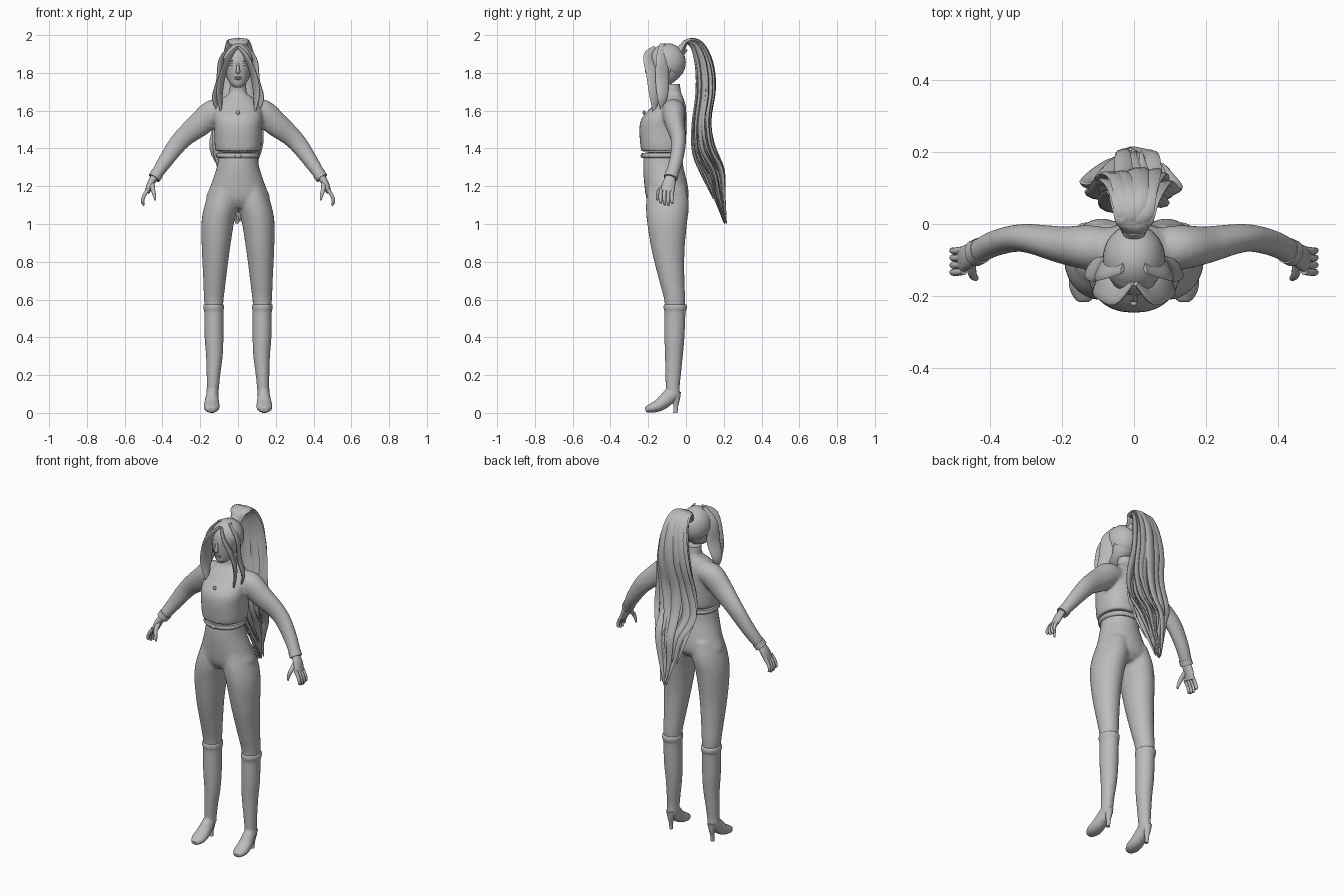
import bpy, bmesh, math, random
from mathutils import Vector, Matrix

random.seed(4)
if "Cube" in bpy.data.objects:
    bpy.data.objects.remove(bpy.data.objects["Cube"])

grey = bpy.data.materials.new("matte_grey")
grey.use_nodes = True
grey.diffuse_color = (0.5, 0.5, 0.5, 1)
grey.node_tree.nodes["Principled BSDF"].inputs["Base Color"].default_value = grey.diffuse_color


def spline(stations, steps):
    """Smooth curve through stations of (x, y, z, side radius, depth radius)."""
    p = [Vector(s) for s in stations]
    p = [p[0] * 2 - p[1]] + p + [p[-1] * 2 - p[-2]]
    out = []
    for i in range(1, len(p) - 2):
        a, b, c, d = p[i - 1:i + 3]
        for k in range(steps):
            t = k / steps
            out.append(0.5 * (2 * b + (c - a) * t + (2 * a - 5 * b + 4 * c - d) * t * t
                              + (3 * b - a - 3 * c + d) * t ** 3))
    return out + [p[-2]]


def loft(bm, stations, side=(1, 0, 0), upright=False, sides=20, steps=4, power=1.0):
    """Closed tube of oval rings, level if upright, else square to the path."""
    pts = spline(stations, steps)
    pos = [Vector(q[:3]) for q in pts]
    rings = []
    for i, q in enumerate(pts):
        ahead = pos[min(i + 1, len(pos) - 1)] - pos[max(i - 1, 0)]
        t = Vector((0, 0, 1)) if upright else ahead.normalized()
        u = Vector(side)
        u = (u - t * u.dot(t)).normalized()
        w = t.cross(u)
        ring = []
        for k in range(sides):
            c, s = math.cos(math.tau * k / sides), math.sin(math.tau * k / sides)
            c = math.copysign(abs(c) ** power, c)
            s = math.copysign(abs(s) ** power, s)
            ring.append(bm.verts.new(pos[i] + u * c * max(q[3], 0.002) + w * s * max(q[4], 0.002)))
        rings.append(ring)
    for r, n in zip(rings, rings[1:]):
        for k in range(sides):
            j = (k + 1) % sides
            bm.faces.new((r[k], r[j], n[j], n[k]))
    bm.faces.new(rings[0])
    bm.faces.new(rings[-1])


def blob(bm, centre, radii, segments=16):
    m = Matrix.Translation(centre) @ Matrix.Diagonal((*radii, 1))
    bmesh.ops.create_uvsphere(bm, u_segments=segments, v_segments=segments // 2 + 2, radius=1, matrix=m)


def finish(name, bm, voxel=0, smooth=4):
    """Turn the mesh into an object, optionally fusing its overlapping volumes."""
    bmesh.ops.recalc_face_normals(bm, faces=bm.faces[:])
    mesh = bpy.data.meshes.new(name)
    bm.to_mesh(mesh)
    bm.free()
    mesh.materials.append(grey)
    ob = bpy.data.objects.new(name, mesh)
    bpy.context.collection.objects.link(ob)
    bpy.context.view_layer.objects.active = ob
    bpy.ops.object.select_all(action="DESELECT")
    ob.select_set(True)
    bpy.ops.object.shade_smooth_by_angle(angle=math.radians(50))
    if voxel:
        fuse = ob.modifiers.new("fuse", "REMESH")
        fuse.mode, fuse.voxel_size, fuse.use_smooth_shade = "VOXEL", voxel, True
        relax = ob.modifiers.new("relax", "SMOOTH")
        relax.factor, relax.iterations = 0.5, smooth
    return ob


def flip(stations, s):
    return [(s * p[0], *p[1:]) for p in stations]


# Top: loose body and both sleeves fused
arm = [(.07, -.07, 1.6, .06, .055), (.13, -.065, 1.59, .062, .07), (.2, -.058, 1.53, .052, .066),
       (.28, -.042, 1.465, .042, .054), (.33, -.04, 1.41, .038, .048),
       (.39, -.055, 1.325, .036, .039), (.44, -.08, 1.25, .034, .03)]
bm = bmesh.new()
loft(bm, [(0, -.122, 1.385, .118, .115), (0, -.122, 1.42, .124, .12), (0, -.122, 1.5, .126, .125),
          (0, -.116, 1.56, .13, .118), (0, -.09, 1.62, .12, .09), (0, -.075, 1.665, .085, .062),
          (0, -.07, 1.69, .05, .046), (0, -.075, 1.735, .038, .038)],
     upright=True, sides=32, power=0.85)
for s in (1, -1):
    loft(bm, flip(arm, s), side=(0, 1, 0))
finish("top_with_sleeves", bm, voxel=0.009)

# Collar and belt bands
bm = bmesh.new()
loft(bm, [(0, -.069, 1.685, .048, .044), (0, -.074, 1.74, .041, .041)], upright=True, sides=28)
finish("collar", bm)
bm = bmesh.new()
loft(bm, [(0, -.122, 1.35, .108, .107), (0, -.122, 1.36, .116, .112), (0, -.122, 1.375, .112, .11)],
     upright=True, sides=32, power=0.9)
blob(bm, (0, -.234, 1.362), (.018, .006, .012))
finish("belt", bm)
bm = bmesh.new()
blob(bm, (0, -.222, 1.59), (.01, .008, .012), 8)
finish("pendant", bm)

# Trousers: pelvis and legs fused
leg = [(.07, -.1, 1.2, .07, .1), (.088, -.098, 1.1, .089, .114), (.108, -.1, 1, .086, .105),
       (.118, -.094, .85, .073, .086), (.124, -.075, .7, .06, .067),
       (.128, -.06, .6, .052, .056), (.128, -.06, .52, .045, .05)]
bm = bmesh.new()
loft(bm, [(0, -.122, 1.38, .1, .1), (0, -.12, 1.3, .113, .107), (0, -.105, 1.2, .146, .115),
          (0, -.098, 1.13, .168, .11), (0, -.1, 1.085, .1, .08)], upright=True, sides=32)
for s in (1, -1):
    loft(bm, flip(leg, s), upright=True, sides=24)
finish("trousers", bm, voxel=0.009)

# Boots with folded cuff, pointed foot and slim heel
shaft = [(.129, -.057, .575, .054, .062), (.129, -.057, .55, .055, .062), (.128, -.058, .535, .051, .056),
         (.127, -.061, .4, .05, .053), (.125, -.064, .3, .044, .047), (.13, -.068, .2, .036, .041),
         (.133, -.07, .14, .033, .037), (.136, -.068, .09, .031, .037)]
foot = [(.135, -.055, .115, .03, .034), (.137, -.09, .085, .034, .04), (.139, -.135, .045, .041, .034),
        (.14, -.18, .026, .041, .026), (.14, -.215, .017, .022, .015)]
heel = [(.137, -.052, .11, .027, .026), (.137, -.052, .07, .018, .02),
        (.137, -.054, .035, .011, .013), (.137, -.056, 0, .01, .012)]
for s, label in ((1, "left"), (-1, "right")):
    bm = bmesh.new()
    loft(bm, flip(shaft, s), upright=True, sides=24)
    loft(bm, flip(foot, s))
    finish(label + "_boot", bm, voxel=0.007, smooth=2)
    bm = bmesh.new()
    loft(bm, flip(heel, s), upright=True, sides=14)
    finish(label + "_boot_heel", bm)

# Hands: palm, four curled fingers, thumb, and sleeve cuff
for s, label in ((1, "left"), (-1, "right")):
    bm = bmesh.new()
    loft(bm, flip([(.435, -.08, 1.26, .024, .02), (.462, -.09, 1.215, .034, .019),
                   (.48, -.1, 1.17, .037, .014)], s), side=(0, 1, 0))
    for k in range(4):
        y = -.072 - k * .02
        tip = 1.1 + .012 * abs(k - 1.4)
        loft(bm, flip([(.474, y, 1.185, .01, .011), (.497, y - .003, 1.15, .01, .01),
                       (.505, y - .002, 1.12, .009, .009), (.498, y, tip - .008, .005, .005)], s),
             side=(0, 1, 0), sides=10)
    loft(bm, flip([(.455, -.105, 1.215, .013, .014), (.45, -.14, 1.18, .011, .012),
                   (.442, -.15, 1.15, .009, .009), (.438, -.152, 1.125, .005, .005)], s),
         side=(0, 1, 0), sides=10)
    finish(label + "_hand", bm)
    bm = bmesh.new()
    loft(bm, flip([(.427, -.074, 1.268, .037, .034), (.444, -.082, 1.243, .037, .033)], s), side=(0, 1, 0))
    finish(label + "_sleeve_cuff", bm)

# Head: lofted skull and jaw with raised features
bm = bmesh.new()
loft(bm, [(0, -.15, 1.722, .018, .025), (0, -.135, 1.74, .04, .053), (0, -.115, 1.775, .06, .078),
          (0, -.107, 1.82, .072, .091), (0, -.102, 1.865, .079, .096), (0, -.1, 1.91, .068, .084),
          (0, -.1, 1.945, .035, .04)], upright=True, sides=32)
loft(bm, [(0, -.197, 1.85, .006, .006), (0, -.206, 1.825, .008, .01), (0, -.206, 1.806, .012, .011),
          (0, -.195, 1.799, .008, .006)], sides=12)
for z in (1.776, 1.768):
    blob(bm, (0, -.191, z), (.02, .007, .005))
for s in (1, -1):
    blob(bm, (s * .03, -.186, 1.845), (.016, .008, .007))
    blob(bm, (s * .031, -.187, 1.864), (.02, .007, .004))
    blob(bm, (s * .074, -.098, 1.825), (.008, .018, .03))
    blob(bm, (s * .076, -.105, 1.775), (.005, .005, .018), 8)
finish("head", bm)

# Hair cap cut along a slanted hairline
bm = bmesh.new()
blob(bm, (0, -.098, 1.855), (.087, .097, .102), 32)
bmesh.ops.bisect_plane(bm, geom=bm.verts[:] + bm.edges[:] + bm.faces[:], plane_co=(0, -.19, 1.91),
                       plane_no=(0, .16, .19), clear_inner=True)
finish("hair_cap", bm)

# Face-framing locks
locks = {
    "fringe": [(.005, -.165, 1.935, .01, .006), (.045, -.2, 1.885, .028, .009),
               (.083, -.178, 1.79, .036, .01), (.098, -.165, 1.69, .034, .01), (.088, -.17, 1.58, .004, .004)],
    "side_lock": [(.03, -.12, 1.95, .02, .006), (.084, -.125, 1.87, .036, .01),
                  (.095, -.125, 1.76, .04, .012), (.122, -.125, 1.67, .03, .01), (.112, -.13, 1.6, .004, .004)],
}
for s, label in ((1, "left_"), (-1, "right_")):
    for name, path in locks.items():
        bm = bmesh.new()
        loft(bm, flip(path, s), side=(s * -.5, 1, 0), sides=12)
        finish(label + name, bm)

# Hair tie
bm = bmesh.new()
loft(bm, [(0, -.035, 1.905, .032, .026), (0, -.012, 1.935, .03, .026)], sides=16)
finish("hair_tie", bm)

# Ponytail: tapered strands spread about a waving centre path
tail = [(0, -.03, 1.91, .015, .01), (0, .005, 1.967, .028, .012), (0, .06, 1.945, .045, .025),
        (0, .098, 1.84, .065, .038), (0, .105, 1.7, .09, .045), (-.005, .082, 1.54, .115, .045),
        (-.01, .092, 1.4, .13, .055), (0, .145, 1.27, .09, .06), (.0, .175, 1.14, .055, .035),
        (0, .205, 1.01, .02, .012)]
count = 30
bm = bmesh.new()
for k in range(count):
    angle, reach = k * 2.4, math.sqrt((k + .5) / count)
    cut = len(tail) - (k % 3 if k > 8 else 0)
    strand = []
    for i, (x, y, z, rx, ry) in enumerate(tail[:cut]):
        a = angle + .12 * i
        f = i / (cut - 1)
        width = .003 + .03 * math.sin(math.pi * min(1, f * .85 + .15)) ** .8
        jitter = random.uniform(-.012, .012) * f
        strand.append((x + rx * reach * math.cos(a) + jitter, y + ry * reach * math.sin(a),
                       z + .4 * ry * reach * math.sin(a) + jitter, width, width * .38))
    loft(bm, strand, side=(1, .4 * math.cos(angle), 0), sides=8)
finish("ponytail", bm)
